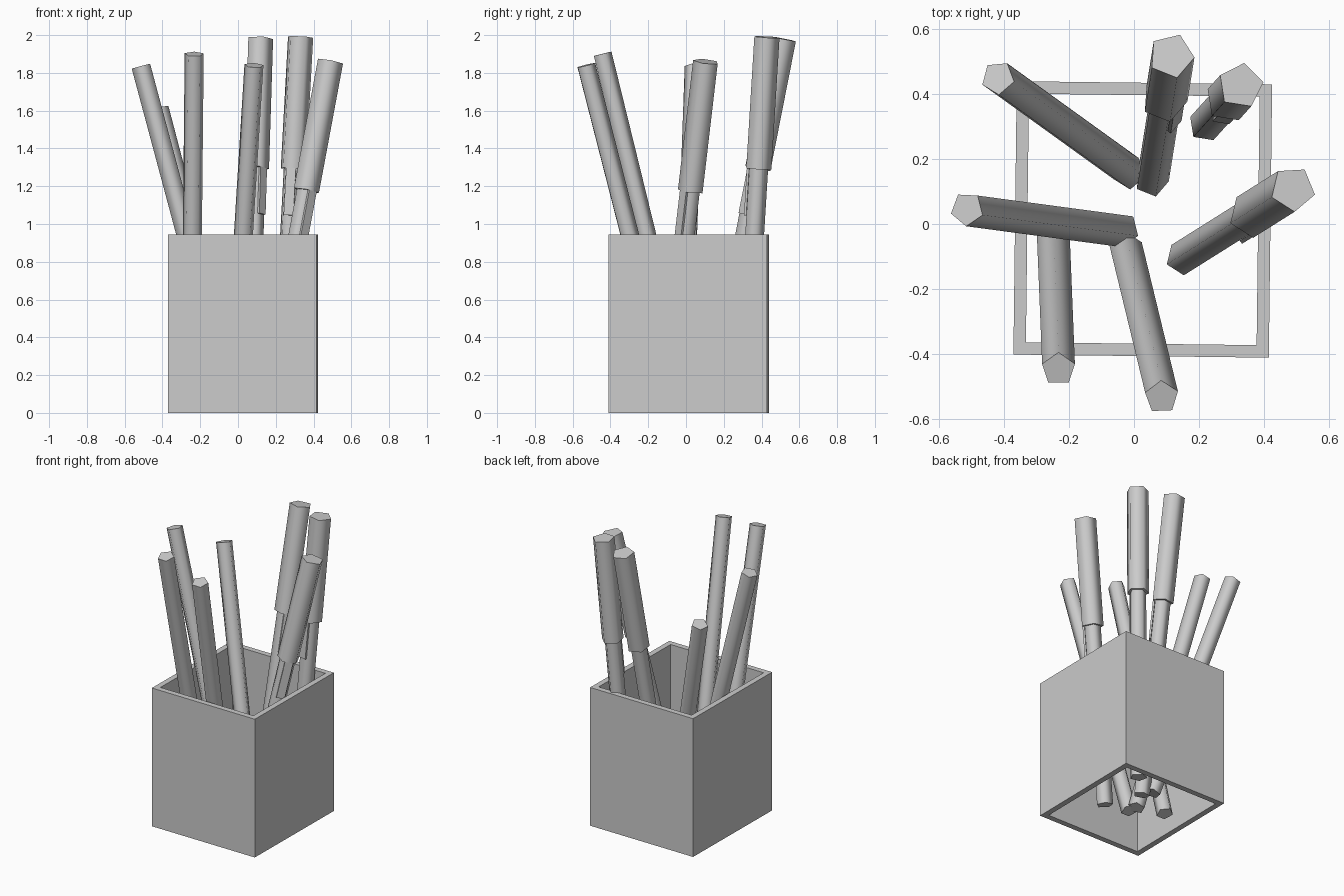
import bpy, bmesh, math
from mathutils import Vector, Matrix

if "Cube" in bpy.data.objects:
    bpy.data.objects.remove(bpy.data.objects["Cube"])

UP = Vector((0, 0, 1))


def finish(name, bm, matrix):
    bmesh.ops.recalc_face_normals(bm, faces=bm.faces)
    mesh = bpy.data.meshes.new(name)
    bm.to_mesh(mesh)
    bm.free()
    obj = bpy.data.objects.new(name, mesh)
    obj.matrix_world = matrix
    bpy.context.collection.objects.link(obj)
    return obj


def rod(name, start, end, radius, angle):
    """Five-sided rod between two points, soft sides and crisp flat ends."""
    start, end = Vector(start), Vector(end)
    axis = end - start
    bm = bmesh.new()
    bmesh.ops.create_cone(bm, cap_ends=True, segments=5, radius1=radius,
                          radius2=radius, depth=axis.length)
    # put the first corner at the requested angle
    first = bm.verts[:][0].co
    turn = math.radians(angle) - math.atan2(first.y, first.x)
    bmesh.ops.rotate(bm, verts=bm.verts, matrix=Matrix.Rotation(turn, 3, 'Z'))
    for f in bm.faces:
        f.smooth = len(f.verts) == 4
    for e in bm.edges:
        e.smooth = all(f.smooth for f in e.link_faces)
    rot = UP.rotation_difference(axis).to_matrix().to_4x4()
    return finish(name, bm, Matrix.Translation((start + end) / 2) @ rot)


def clip(name, centre, axis, angle, apothem, length=0.25):
    """Thin strip hanging below the cap, flush with one of its sides."""
    bm = bmesh.new()
    bmesh.ops.create_cube(bm, size=1)
    overlap = 0.02
    bmesh.ops.scale(bm, verts=bm.verts, vec=(0.012, 0.052, length + overlap))
    bmesh.ops.translate(bm, verts=bm.verts,
                        vec=(apothem - 0.0065, 0, (overlap - length) / 2))
    bmesh.ops.rotate(bm, verts=bm.verts,
                     matrix=Matrix.Rotation(math.radians(angle), 3, 'Z'))
    rot = UP.rotation_difference(axis).to_matrix().to_4x4()
    return finish(name, bm, Matrix.Translation(centre) @ rot)


# Open square holder: four walls, no floor
W, D, H, T = 0.785, 0.84, 0.945, 0.038
bm = bmesh.new()
rings = []
for inset, z in ((0, 0), (0, H), (T, H), (T, 0)):
    x, y = W / 2 - inset, D / 2 - inset
    rings.append([bm.verts.new((sx * x, sy * y, z))
                  for sx, sy in ((-1, -1), (1, -1), (1, 1), (-1, 1))])
for i in range(4):
    a, b = rings[i], rings[(i + 1) % 4]
    for j in range(4):
        k = (j + 1) % 4
        bm.faces.new((a[j], a[k], b[k], b[j]))
finish("holder", bm, Matrix.Translation((0.027, 0.014, 0))
       @ Matrix.Rotation(math.radians(-0.7), 4, 'Z'))

# Plain pencils: bottom point, top point, corner angle
pencils = [
    ((-0.014, 0.158, 0.07), (-0.418, 0.449, 1.61), 58),
    ((-0.035, -0.018, 0.05), (-0.513, 0.046, 1.835), 51),
    ((-0.25, 0.0, 0.08), (-0.232, -0.446, 1.90), 90),
    ((-0.026, -0.074, 0.05), (0.085, -0.532, 1.84), 92),
]
for i, (lo, hi, ang) in enumerate(pencils, 1):
    rod(f"pencil_{i}", lo, hi, 0.053, ang)

# Capped pens: bottom, top, corner angle, clip side angle
CAP_R, CAP_LEN = 0.071, 0.70
pens = [
    ((0.054, 0.135, 0.04), (0.115, 0.517, 1.98), 68, -40),
    ((0.22, 0.305, 0.03), (0.328, 0.425, 1.99), 81, -99),
    ((0.149, -0.105, 0.04), (0.488, 0.108, 1.86), 58, -50),
]
for i, (lo, hi, ang, side) in enumerate(pens, 1):
    lo, hi = Vector(lo), Vector(hi)
    axis = (hi - lo).normalized()
    mouth = hi - axis * CAP_LEN
    rod(f"pen_body_{i}", lo, mouth + axis * 0.02, 0.053, ang)
    rod(f"pen_cap_{i}", mouth, hi, CAP_R, ang)
    clip(f"pen_clip_{i}", mouth, axis, side, CAP_R * math.cos(math.pi / 5))
